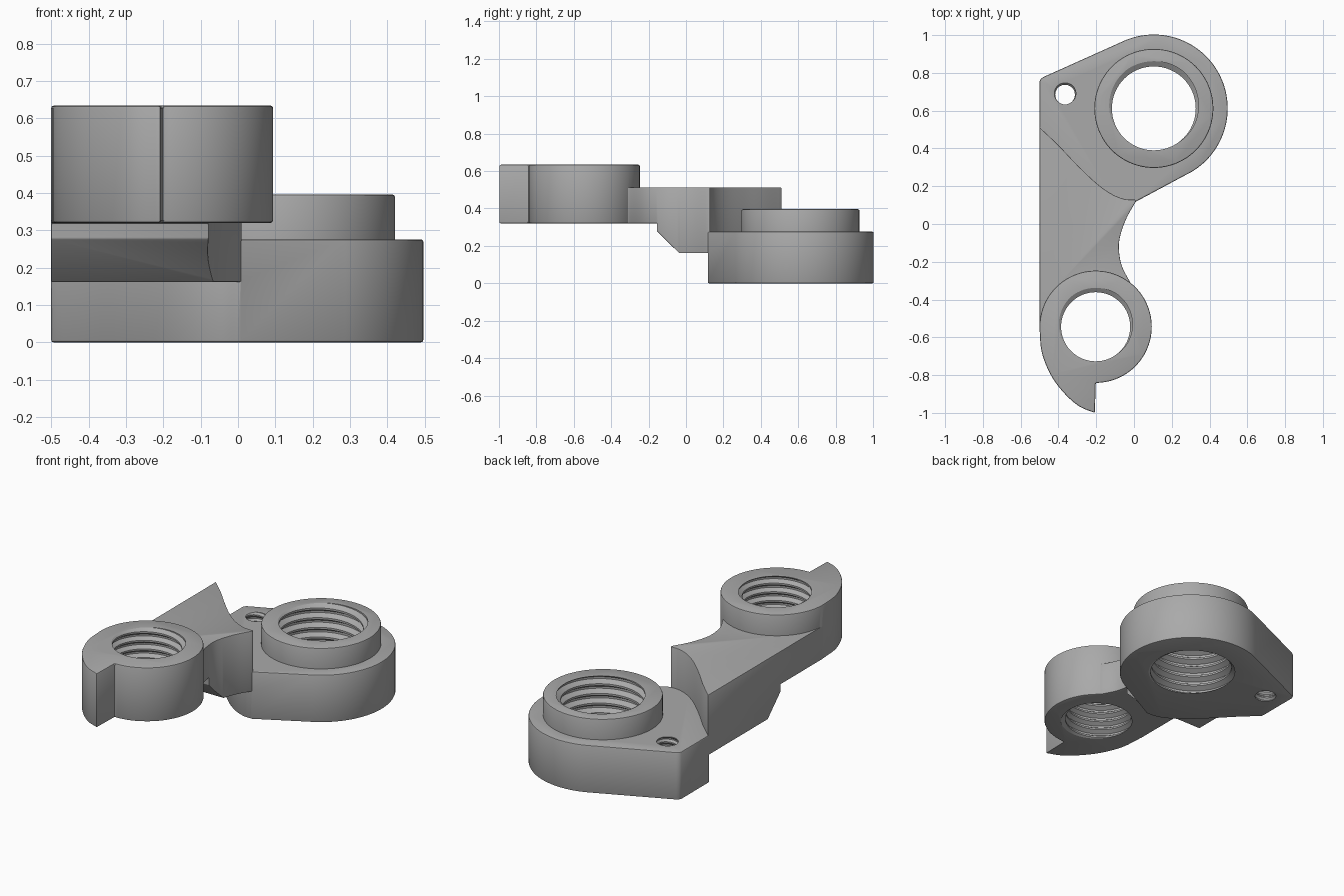
import bpy, bmesh, math
from mathutils import Vector

if "Cube" in bpy.data.objects:
    bpy.data.objects.remove(bpy.data.objects["Cube"])

metal = bpy.data.materials.new("satin_grey_metal")
metal.use_nodes = True
GREY = (0.4, 0.4, 0.4, 1)
metal.diffuse_color = GREY
metal.node_tree.nodes["Principled BSDF"].inputs["Base Color"].default_value = GREY


def make_object(name, bm):
    bmesh.ops.recalc_face_normals(bm, faces=bm.faces)
    mesh = bpy.data.meshes.new(name)
    bm.to_mesh(mesh)
    bm.free()
    mesh.materials.append(metal)
    ob = bpy.data.objects.new(name, mesh)
    bpy.context.collection.objects.link(ob)
    return ob


def arc(centre, r, start, end, n):
    angles = [math.radians(start + (end - start) * i / n) for i in range(n + 1)]
    return [(centre[0] + r * math.cos(a), centre[1] + r * math.sin(a)) for a in angles]


def spline(points, n=6):
    """Smooth curve through the points."""
    p = [Vector(q) for q in points]
    p = [2 * p[0] - p[1]] + p + [2 * p[-1] - p[-2]]
    out = []
    for a, b, c, d in zip(p, p[1:], p[2:], p[3:]):
        for i in range(n):
            t = i / n
            out.append(tuple(b + (c - a) * t / 2 + (2 * a - 5 * b + 4 * c - d) * t * t / 2
                             + (3 * b - a - 3 * c + d) * t ** 3 / 2))
    return out + [tuple(p[-2])]


def prism(name, outline, lo, hi, place=lambda u, v, w: (u, v, w)):
    """Extrude a closed outline from lo to hi."""
    bm = bmesh.new()
    face = bm.faces.new([bm.verts.new(place(u, v, lo)) for u, v in outline])
    new = bmesh.ops.extrude_face_region(bm, geom=[face])["geom"]
    shift = Vector(place(0, 0, hi)) - Vector(place(0, 0, lo))
    bmesh.ops.translate(bm, vec=shift, verts=[g for g in new if isinstance(g, bmesh.types.BMVert)])
    return make_object(name, bm)


def apply_modifier(ob, mod):
    bpy.context.view_layer.objects.active = ob
    bpy.ops.object.modifier_apply(modifier=mod.name)


def combine(ob, other, operation):
    mod = ob.modifiers.new("combine", "BOOLEAN")
    mod.operation, mod.solver, mod.object = operation, "EXACT", other
    apply_modifier(ob, mod)
    bpy.data.objects.remove(other)


def soften(ob, width=0.007):
    mod = ob.modifiers.new("soften", "BEVEL")
    mod.width, mod.segments = width, 2
    mod.limit_method, mod.angle_limit = "ANGLE", math.radians(40)
    apply_modifier(ob, mod)


def thread_cutter(centre, minor, major, pitch, z0, z1, n=64):
    """Helical screw thread, running past both ends of the hole."""
    turns = math.ceil((z1 - z0) / pitch) + 5
    shape = [(-0.4, minor), (-0.1, major), (0.1, major), (0.4, minor)]
    bm = bmesh.new()
    cols = []
    for i in range(n):
        a = math.pi / 2 + math.tau * i / n
        cols.append([bm.verts.new((centre[0] + r * math.cos(a), centre[1] + r * math.sin(a),
                                   z1 + pitch * (k + dz + i / n)))
                     for k in range(3 - turns, 3) for dz, r in shape])
    for i in range(n):
        left = cols[i]
        right = cols[i + 1] if i < n - 1 else cols[0][len(shape):]
        for j in range(min(len(left), len(right)) - 1):
            bm.faces.new((left[j], right[j], right[j + 1], left[j + 1]))
    bmesh.ops.holes_fill(bm, edges=[e for e in bm.edges if e.is_boundary], sides=0)
    bmesh.ops.triangulate(bm, faces=[f for f in bm.faces if len(f.verts) > 4])
    return make_object("thread_cutter", bm)


BIG = (0.105, 0.612)
SMALL = (-0.203, -0.544)

# Curve shared by the plate's front edge and the arm's rear wall
step = spline([(-0.5, 0.5), (-0.4, 0.405), (-0.3, 0.3), (-0.2, 0.205),
               (-0.12, 0.148), (-0.05, 0.12), (0.008, 0.117)])

# Mounting plate with its raised collar
plate = prism("hanger_body", step + arc(BIG, 0.391, -65, 114, 64)
              + [(-0.48, 0.778), (-0.492, 0.77), (-0.5, 0.755)], 0, 0.276)
soften(plate)
collar = prism("collar", arc(BIG, 0.315, 0, 360, 96)[:-1], 0.2, 0.396)
soften(collar)

# Arm: plan outline trimmed by a stepped side profile
waist = spline([(0.01, 0.12), (-0.04, 0.03), (-0.072, -0.06), (-0.08, -0.13),
                (-0.065, -0.22), (-0.02, -0.31)])
rear = [(x, y + 0.012) for x, y in step]
arm = prism("arm", rear + waist + [(-0.08, -0.5), (-0.5, -0.54)], 0.1, 0.512)
profile = prism("arm_profile", [(-0.7, 0.32), (-0.155, 0.32), (-0.155, 0.278), (-0.037, 0.162),
                                (0.7, 0.162), (0.7, 0.6), (-0.7, 0.6)], -0.8, 0.8,
                lambda u, v, w: (w, u, v))
combine(arm, profile, "INTERSECT")
soften(arm)

# Small boss with the stop hook
hook = spline([(-0.5, -0.56), (-0.488, -0.68), (-0.44, -0.8), (-0.37, -0.895),
               (-0.29, -0.965), (-0.207, -1.0)])
boss = prism("boss", arc(SMALL, 0.297, -90, 180, 72) + hook, 0.32, 0.634)
soften(boss)

for part in (collar, arm, boss):
    combine(plate, part, "UNION")

# Threaded holes
for cutter in (thread_cutter(BIG, 0.222, 0.25, 0.056, 0, 0.396),
               thread_cutter(SMALL, 0.183, 0.206, 0.05, 0.32, 0.634),
               thread_cutter((-0.365, 0.685), 0.052, 0.062, 0.036, 0, 0.276, 32)):
    combine(plate, cutter, "DIFFERENCE")

bpy.ops.object.select_all(action="DESELECT")
plate.select_set(True)
bpy.context.view_layer.objects.active = plate
bpy.ops.object.shade_smooth_by_angle(angle=math.radians(30))
